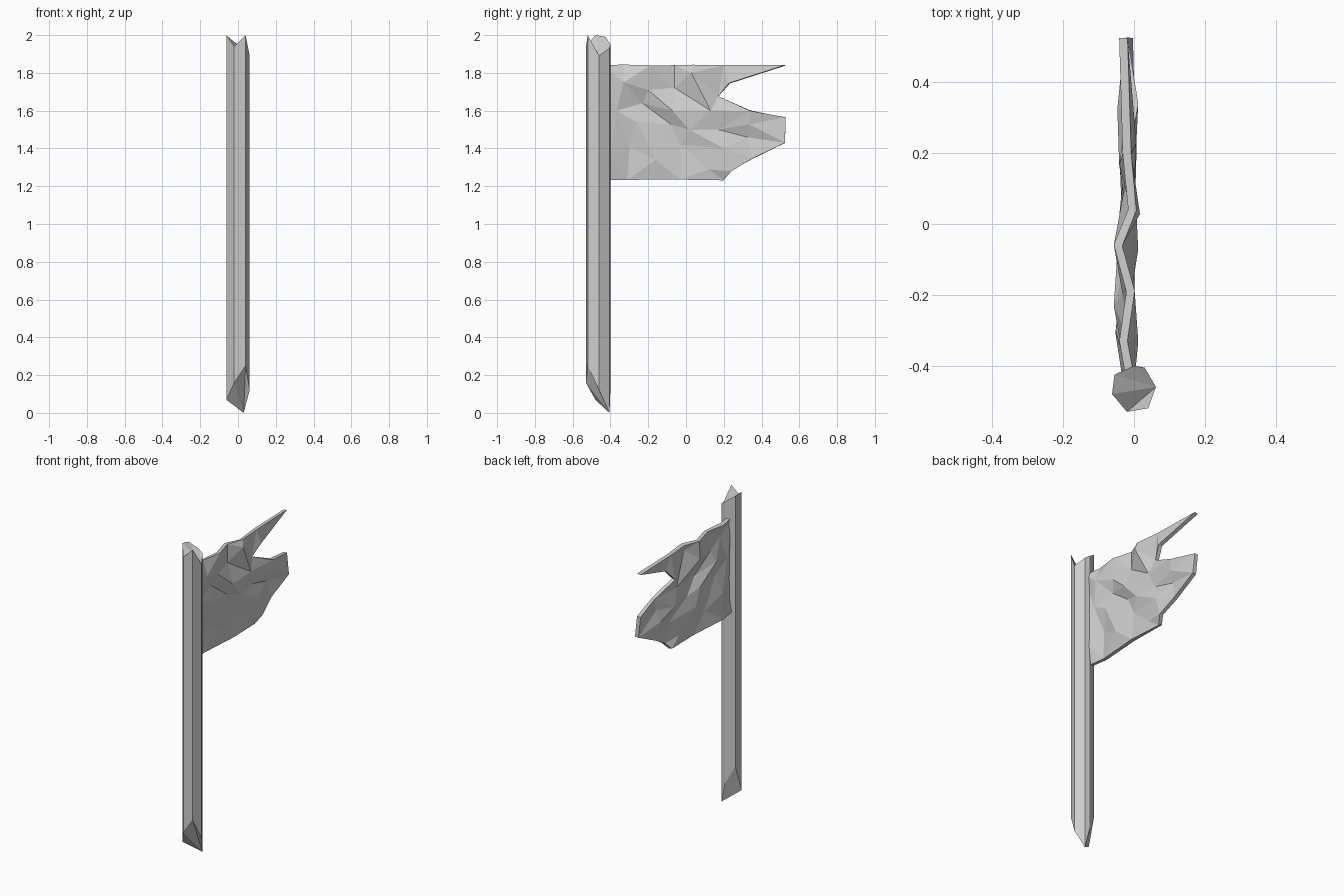
import bpy
from mathutils import Vector
from mathutils.geometry import delaunay_2d_cdt

cube = bpy.data.objects.get("Cube")
if cube:
    bpy.data.objects.remove(cube, do_unlink=True)

# Single grey material
grey = bpy.data.materials.new("plain_grey")
grey.use_nodes = True
colour = (0.62, 0.62, 0.62, 1)
grey.diffuse_color = colour
grey.node_tree.nodes["Principled BSDF"].inputs["Base Color"].default_value = colour


def make_object(name, verts, faces):
    """Create a flat shaded object from points and faces."""
    mesh = bpy.data.meshes.new(name)
    mesh.from_pydata(verts, [], faces)
    mesh.materials.append(grey)
    mesh.update()
    obj = bpy.data.objects.new(name, mesh)
    bpy.context.collection.objects.link(obj)
    return obj


def fan(ring, apex):
    """Triangles from one corner of a ring to all its other edges."""
    n = len(ring)
    order = [ring[(apex + k) % n] for k in range(n)]
    return [(order[0], order[k], order[k + 1]) for k in range(1, n - 1)]


# Pole: seven uneven sides, each corner with x, y, bottom height, top height
corners = [
    (-.02, -.53, .16, 1.94), (.04, -.52, .25, 2), (.062, -.46, .12, 1.89),
    (.03, -.405, 0, 1.93), (0, -.40, .13, 1.95), (-.055, -.425, .24, 1.99),
    (-.062, -.48, .07, 2),
]
count = len(corners)
pole_verts = [(x, y, low) for x, y, low, high in corners]
pole_verts += [(x, y, high) for x, y, low, high in corners]
pole_faces = []
for i in range(count):
    j = (i + 1) % count
    pole_faces.append((i, j, j + count, i + count))
# Splintered ends slope away from the lowest corner of each end
pole_faces += [face[::-1] for face in fan(list(range(count)), 3)]
pole_faces += fan(list(range(count, 2 * count)), 2)
make_object("pole", pole_verts, pole_faces)

# Flag: torn outline, counter-clockwise, as y, z and sideways fold
outline = [
    (-.44, 1.235, -.02), (-.31, 1.235, -.04), (-.03, 1.235, -.02),
    (.2, 1.235, -.03), (.24, 1.28, -.005), (.35, 1.345, -.02),
    (.525, 1.43, -.015), (.525, 1.565, -.03), (.34, 1.6, 0),
    (.17, 1.675, -.03), (.23, 1.745, -.005), (.525, 1.84, -.03),
    (.2, 1.84, -.02), (.04, 1.84, -.005), (-.06, 1.84, -.045),
    (-.19, 1.84, -.01), (-.33, 1.84, -.03), (-.44, 1.84, -.01),
]
# Crumples inside the flag
folds = [
    (-.33, 1.75, 0), (-.23, 1.64, -.045), (-.2, 1.71, -.02), (-.06, 1.72, -.045),
    (.03, 1.8, .005), (-.37, 1.6, -.02), (-.26, 1.54, -.015), (-.07, 1.6, 0),
    (-.08, 1.53, -.035), (-.3, 1.41, -.04), (-.16, 1.34, -.01), (.02, 1.5, -.01),
    (.17, 1.5, -.03), (.13, 1.6, -.01), (.325, 1.46, -.035), (.335, 1.53, -.01),
    (-.03, 1.42, -.035), (.2, 1.4, -.005), (.12, 1.29, -.02), (-.4, 1.34, -.01),
]
points = outline + folds
flat = [Vector((y, z)) for y, z, x in points]
verts, _, tris, origin, _, _ = delaunay_2d_cdt(
    flat, [], [list(range(len(outline)))], 1, 1e-5)
flag_verts = [(points[o[0]][2], v.x, v.y) for v, o in zip(verts, origin)]
flag = make_object("flag", flag_verts, tris)

# Cloth thickness
solid = flag.modifiers.new("thickness", "SOLIDIFY")
solid.thickness = 0.024
solid.offset = 0
